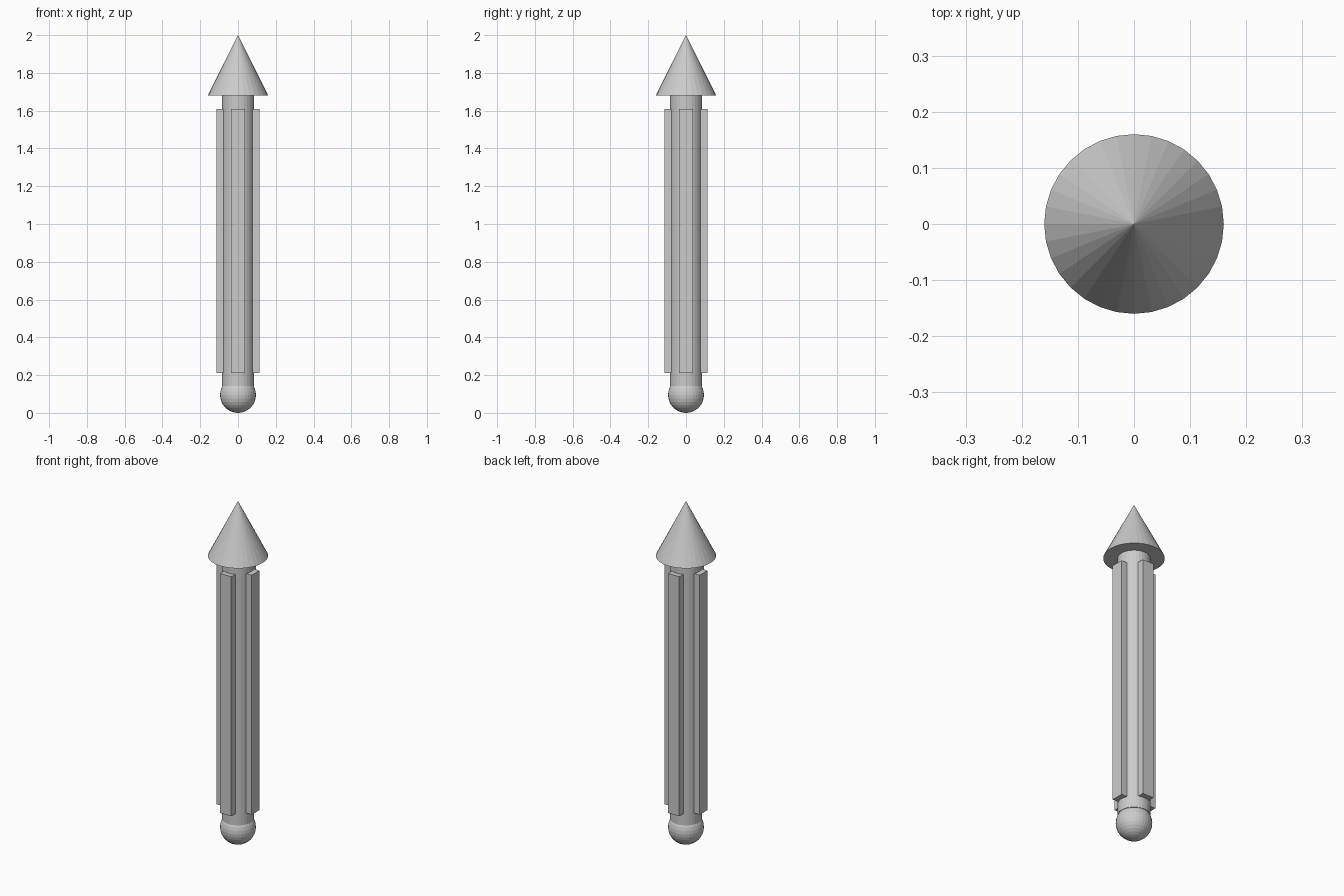
import bpy
from math import cos, sin, pi

if "Cube" in bpy.data.objects:
    bpy.data.objects.remove(bpy.data.objects["Cube"])

# Rounded foot ball
bpy.ops.mesh.primitive_uv_sphere_add(segments=32, ring_count=16, radius=0.095,
                                     location=(0, 0, 0.095))
bpy.context.object.name = "foot_ball"

# Round shaft
z0, z1 = 0.143, 1.68
bpy.ops.mesh.primitive_cylinder_add(vertices=32, radius=0.085, depth=z1 - z0,
                                    location=(0, 0, (z0 + z1) / 2))
bpy.context.object.name = "shaft"

# Pointed tip
bpy.ops.mesh.primitive_cone_add(vertices=32, radius1=0.16, radius2=0, depth=0.32,
                                location=(0, 0, 1.84))
bpy.context.object.name = "cone_tip"

# Four long ribs around the shaft
for i in range(4):
    a = i * pi / 2
    bpy.ops.mesh.primitive_cube_add(size=1, location=(0.078 * cos(a), 0.078 * sin(a), 0.91),
                                    rotation=(0, 0, a))
    rib = bpy.context.object
    rib.name = f"rib_{i + 1}"
    rib.scale = (0.072, 0.072, 1.4)
